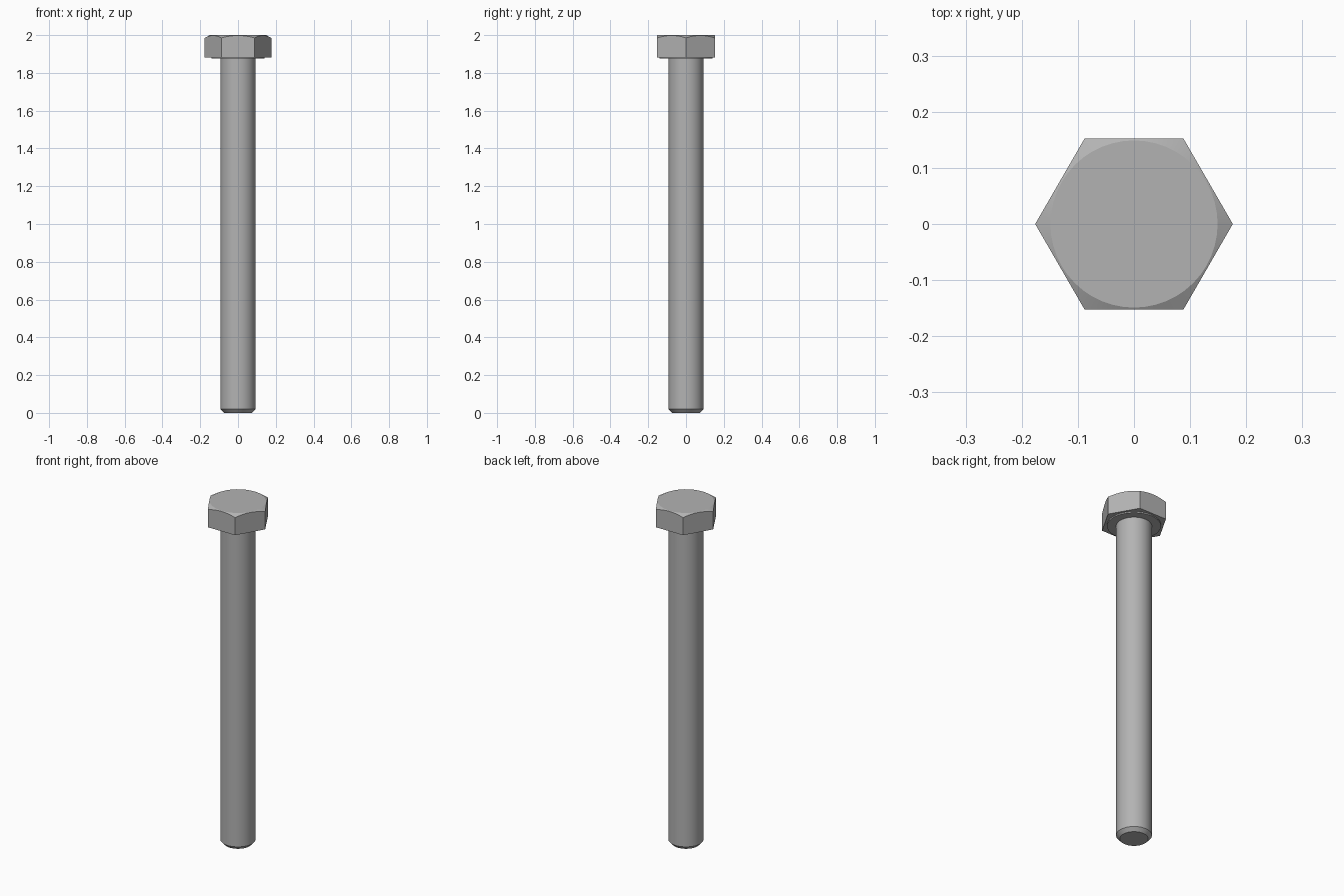
import bpy, bmesh
from math import cos, sin, pi, radians

cube = bpy.data.objects.get("Cube")
if cube:
    bpy.data.objects.remove(cube, do_unlink=True)

SEGMENTS = 48          # multiple of six, so hexagon corners land on vertices
APOTHEM = 0.1525       # half the width across the hexagon flats
CHAMFER_R = 0.149      # radius of the round flat on top of the head
SHANK_R = 0.093

steel = bpy.data.materials.new("steel grey")
steel.use_nodes = True
GREY = (0.45, 0.45, 0.45, 1)
steel.diffuse_color = GREY
steel.node_tree.nodes["Principled BSDF"].inputs["Base Color"].default_value = GREY


def circle(radius, z):
    return lambda a: (radius, z)


def hexagon(z, slope=0):
    """Hexagonal ring; slope lowers it where it runs past the chamfer circle."""
    def ring(a):
        r = APOTHEM / cos(a % (pi / 3) - pi / 6)
        return r, z - slope * (r - CHAMFER_R)
    return ring


def loft(name, rings):
    """Closed solid through a stack of rings, listed from bottom to top."""
    bm = bmesh.new()
    loops = []
    for ring in rings:
        loop = []
        for i in range(SEGMENTS):
            # the small offset keeps corner angles on the right side of the modulo
            a = 2 * pi * i / SEGMENTS
            r, z = ring(a + 1e-7)
            loop.append(bm.verts.new((r * cos(a), r * sin(a), z)))
        loops.append(loop)
    for low, high in zip(loops, loops[1:]):
        for i in range(SEGMENTS):
            j = (i + 1) % SEGMENTS
            bm.faces.new((low[i], low[j], high[j], high[i]))
    bm.faces.new(loops[0][::-1])
    bm.faces.new(loops[-1])
    mesh = bpy.data.meshes.new(name)
    bm.to_mesh(mesh)
    bm.free()
    mesh.materials.append(steel)
    obj = bpy.data.objects.new(name, mesh)
    bpy.context.collection.objects.link(obj)
    bpy.ops.object.select_all(action="DESELECT")
    obj.select_set(True)
    bpy.context.view_layer.objects.active = obj
    bpy.ops.object.shade_smooth_by_angle(angle=radians(25))
    return obj


# Round shank with a chamfered tip
loft("shank", [circle(0.074, 0), circle(SHANK_R, 0.02), circle(SHANK_R, 1.88)])

# Thin round bearing face under the head
loft("washer_face", [circle(0.14, 1.875), circle(0.14, 1.884)])

# Hexagonal head with corners cut by a shallow cone
loft("hex_head", [hexagon(1.882), hexagon(2.0, slope=0.55), circle(CHAMFER_R, 2.0)])
